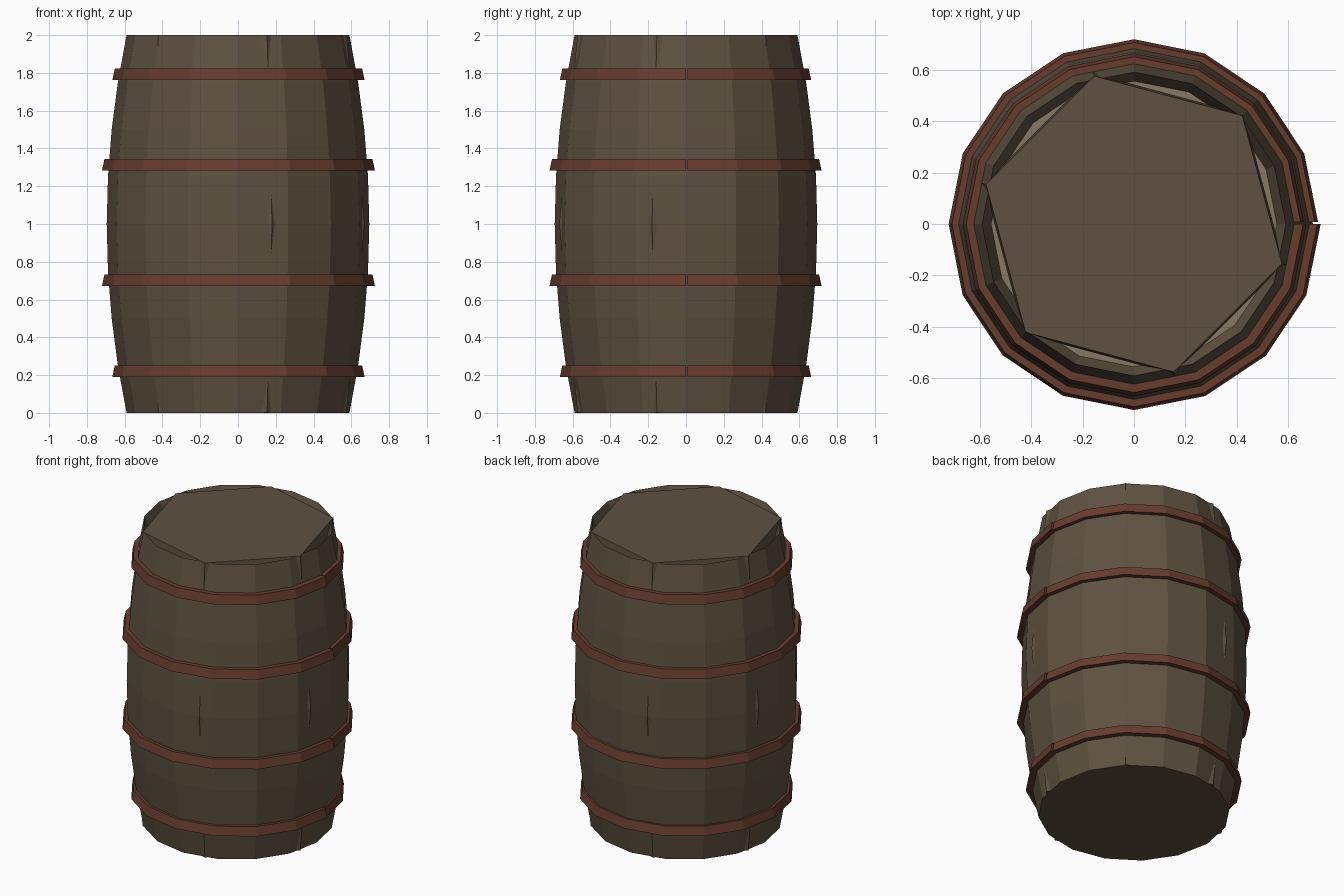
import bpy
import bmesh
from math import sin, cos, pi, radians

cube = bpy.data.objects.get("Cube")
if cube:
    bpy.data.objects.remove(cube, do_unlink=True)


def material(name, rgb):
    mat = bpy.data.materials.new(name)
    mat.use_nodes = True
    color = (*rgb, 1)
    mat.diffuse_color = color
    bsdf = mat.node_tree.nodes["Principled BSDF"]
    bsdf.inputs["Base Color"].default_value = color
    bsdf.inputs["Roughness"].default_value = 0.8
    return mat


wood = material("weathered wood", (0.112, 0.083, 0.052))
pale = material("pale wood", (0.25, 0.19, 0.13))
rust = material("rusty iron", (0.135, 0.045, 0.027))


def finish(name, bm, *mats):
    bmesh.ops.recalc_face_normals(bm, faces=bm.faces)
    mesh = bpy.data.meshes.new(name)
    bm.to_mesh(mesh)
    bm.free()
    for mat in mats:
        mesh.materials.append(mat)
    obj = bpy.data.objects.new(name, mesh)
    bpy.context.collection.objects.link(obj)
    return obj


def lathe(name, profile, sides, start, *mats):
    """Revolve (radius, z) points and cap both ends; the last cap uses the last material."""
    bm = bmesh.new()
    rings = []
    for r, z in profile:
        angles = [start + 2 * pi * i / sides for i in range(sides)]
        rings.append([bm.verts.new((r * cos(a), r * sin(a), z)) for a in angles])
    for low, high in zip(rings, rings[1:]):
        for i in range(sides):
            j = (i + 1) % sides
            bm.faces.new((low[i], low[j], high[j], high[i]))
    bm.faces.new(rings[0])
    bm.faces.new(rings[-1]).material_index = len(mats) - 1
    return finish(name, bm, *mats)


def hoop(name, radius, z, sides=16):
    """Open band whose two ends meet in a small step at the seam."""
    bm = bmesh.new()
    sections = []
    for i in range(sides + 1):
        a = 2 * pi * i / sides
        if i == 0:
            a += 0.012
        r = radius - 0.01 * (1 - i / sides)
        section = [(r, -0.031), (r - 0.013, 0.03), (r - 0.06, 0.03), (r - 0.06, -0.031)]
        sections.append([bm.verts.new((q * cos(a), q * sin(a), z + h)) for q, h in section])
    for s, t in zip(sections, sections[1:]):
        for k in range(4):
            m = (k + 1) % 4
            bm.faces.new((s[k], s[m], t[m], t[k]))
    bm.faces.new(sections[0])
    bm.faces.new(sections[-1])
    return finish(name, bm, rust)


# Bulging body with a shallow recess at the top
steps = 8
body = []
for i in range(steps + 1):
    z = 2 * i / steps
    body.append((0.695 - 0.105 * (z - 1) ** 2, z))
body += [(0.555, 1.92)]
lathe("barrel_body", body, 16, 0, wood, pale)

# Six-sided core: forms the lid and shows as thin ridges in the staves
core = [(0.595, 0.002), (0.695, 1), (0.595, 2)]
lathe("hexagonal_core_and_lid", core, 6, radians(45), wood)

# Iron hoops
for label, radius, z in (("bottom", 0.67, 0.222), ("lower", 0.725, 0.703),
                         ("upper", 0.725, 1.313), ("top", 0.67, 1.793)):
    hoop(label + "_hoop", radius, z)
